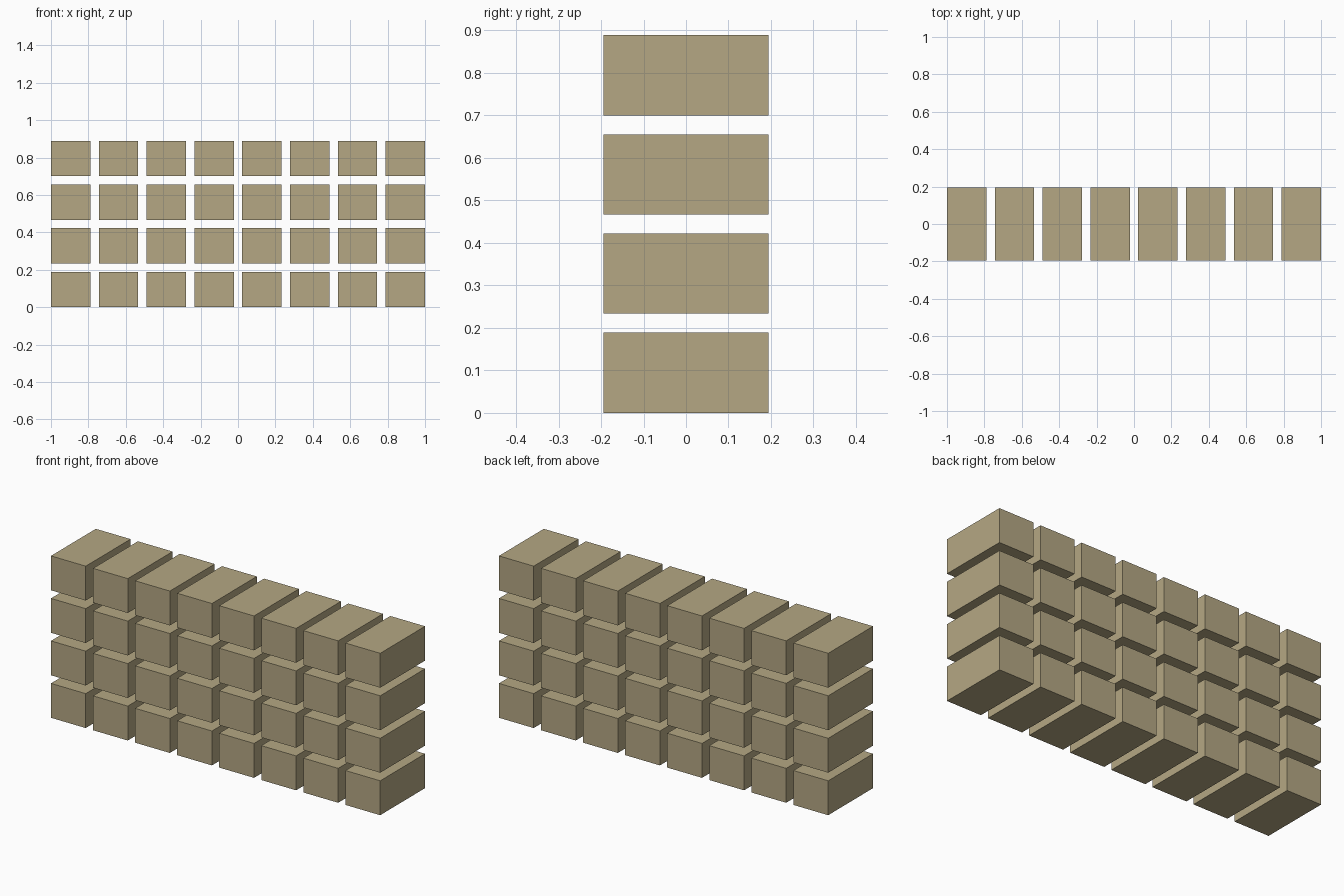
import bpy

if "Cube" in bpy.data.objects:
    bpy.data.objects.remove(bpy.data.objects["Cube"])

COLS, ROWS = 8, 4
GAP = 2 / 45
W = (2 - (COLS - 1) * GAP) / COLS   # block width
H = 4.25 * GAP                      # block height
D = 8.75 * GAP                      # block depth

stone = bpy.data.materials.new("tan_stone")
stone.diffuse_color = (0.46, 0.39, 0.23, 1)
stone.use_nodes = True
stone.node_tree.nodes["Principled BSDF"].inputs["Base Color"].default_value = stone.diffuse_color


def block(name, x, z):
    bpy.ops.mesh.primitive_cube_add(size=1, location=(x, 0, z))
    ob = bpy.context.object
    ob.name = name
    ob.scale = (W, D, H)
    bpy.ops.object.transform_apply(location=False, rotation=False, scale=True)
    ob.data.materials.append(stone)


# Wall of separate blocks, row by row from the ground
for r in range(ROWS):
    for c in range(COLS):
        block(f"wall_block_{r + 1}_{c + 1}",
              -1 + W / 2 + c * (W + GAP),
              H / 2 + r * (H + GAP))
